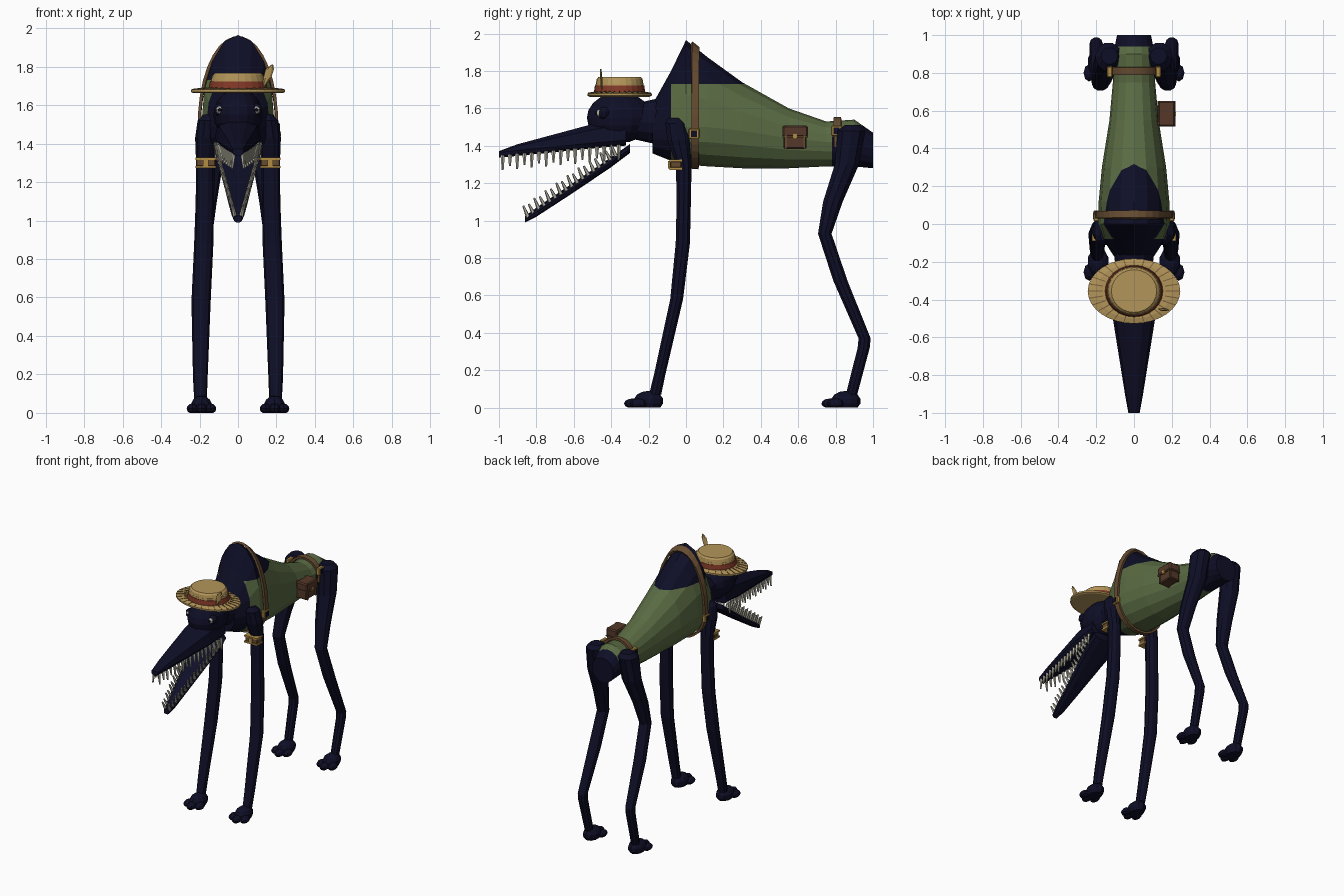
import bpy, bmesh
from math import sin, cos, pi, tau
from mathutils import Vector, Matrix

if "Cube" in bpy.data.objects:
    bpy.data.objects.remove(bpy.data.objects["Cube"])


def material(name, *rgb):
    m = bpy.data.materials.new(name)
    m.use_nodes = True
    m.diffuse_color = (*rgb, 1)
    bsdf = m.node_tree.nodes["Principled BSDF"]
    bsdf.inputs["Base Color"].default_value = (*rgb, 1)
    bsdf.inputs["Roughness"].default_value = 0.9
    return m


NAVY = material("midnight navy", .0045, .0045, .02)
GREEN = material("moss green cloth", .1, .145, .055)
STRAP = material("leather strap", .13, .07, .03)
POUCH = material("dark leather", .09, .04, .022)
STRAW = material("straw", .45, .3, .1)
REED = material("dark straw", .2, .12, .045)
RED = material("red ribbon", .22, .04, .02)
GOLD = material("brass", .45, .27, .06)
IVORY = material("ivory", .48, .46, .37)


def finish(name, bm, *mats):
    bmesh.ops.recalc_face_normals(bm, faces=bm.faces)
    me = bpy.data.meshes.new(name)
    bm.to_mesh(me)
    bm.free()
    ob = bpy.data.objects.new(name, me)
    bpy.context.scene.collection.objects.link(ob)
    for m in mats:
        me.materials.append(m)
    return ob


def skin(bm, rings, closed=True):
    """Bridge successive rings of points; closed rings get end caps."""
    rows = [[bm.verts.new(p) for p in r] for r in rings]
    n = len(rows[0])
    for a, b in zip(rows, rows[1:]):
        for i in range(n if closed else n - 1):
            j = (i + 1) % n
            bm.faces.new((a[i], a[j], b[j], b[i]))
    if closed:
        bm.faces.new(rows[0])
        bm.faces.new(rows[-1])


def flat_ring(x, y, z, rx, ry, n):
    return [(x + rx * cos(tau * i / n), y + ry * sin(tau * i / n), z) for i in range(n)]


def tube(name, path, mat, n=10):
    """Upright tube from (x, y, z, rx, ry) stations."""
    bm = bmesh.new()
    skin(bm, [flat_ring(*p, n) for p in path])
    return finish(name, bm, mat)


def cross_ring(y, bottom, top, half, mid, n=16, a0=0, a1=tau, grow=0, power=1):
    """Upright section facing along y, widest at height mid."""
    pts = []
    for i in range(n):
        a = a0 + (a1 - a0) * i / (n if a1 - a0 > 6.2 else n - 1)
        c, s = cos(a), sin(a)
        c, s = (abs(v) ** power * (1 if v > 0 else -1) for v in (c, s))
        h = (top - mid if s > 0 else mid - bottom) + grow
        pts.append((c * (half + grow), y, mid + h * s))
    return pts


def box(name, loc, size, mat, bevel=0, tilt=0):
    bm = bmesh.new()
    bmesh.ops.create_cube(bm, size=1, matrix=Matrix.Translation(loc)
                          @ Matrix.Rotation(tilt, 4, 'Y') @ Matrix.Diagonal((*size, 1)))
    if bevel:
        bmesh.ops.bevel(bm, geom=bm.edges[:], offset=bevel, segments=1, affect='EDGES')
    return finish(name, bm, mat)


def ball(bm, loc, size, u=10, v=7):
    bmesh.ops.create_uvsphere(bm, u_segments=u, v_segments=v, radius=1,
                              matrix=Matrix.Translation(loc) @ Matrix.Diagonal((*size, 1)))


def peg(bm, base, tip, r):
    base, tip = Vector(base), Vector(tip)
    d = tip - base
    bmesh.ops.create_cone(bm, cap_ends=True, segments=5, radius1=r, radius2=r * .45, depth=d.length,
                          matrix=Matrix.Translation((base + tip) / 2)
                          @ d.to_track_quat('Z', 'Y').to_matrix().to_4x4())


# Body: humped barrel, stations are (y, bottom, top, half width, widest height)
BODY = [(-.18, 1.36, 1.62, .10, 1.48), (-.08, 1.32, 1.8, .165, 1.5), (0, 1.30, 1.965, .19, 1.5),
        (.12, 1.29, 1.87, .187, 1.5), (.3, 1.28, 1.74, .17, 1.48), (.55, 1.28, 1.6, .13, 1.44),
        (.75, 1.29, 1.53, .112, 1.42), (.9, 1.29, 1.54, .11, 1.42), (1, 1.28, 1.47, .09, 1.38)]


def body_at(y):
    for a, b in zip(BODY, BODY[1:]):
        if a[0] <= y <= b[0]:
            t = (y - a[0]) / (b[0] - a[0])
            return [p + (q - p) * t for p, q in zip(a, b)]


bm = bmesh.new()
skin(bm, [cross_ring(*s) for s in BODY])
for co, no in (((0, 0, 1.73), (0, 0, 1)), ((0, 0, 1.45), (0, 0, 1)),
               ((0, .78, 0), (0, 1, 0)), ((0, .94, 0), (0, 1, 0))):
    bmesh.ops.bisect_plane(bm, geom=bm.verts[:] + bm.edges[:] + bm.faces[:],
                           plane_co=co, plane_no=no, dist=1e-5)
for f in bm.faces:
    c = f.calc_center_median()
    f.material_index = int(-.08 < c.y < .94 and c.z < 1.73 and not (c.y > .78 and c.z < 1.45))
finish("body", bm, NAVY, GREEN)

# Straps wrapped over the body
for name, y0, y1, a0, a1 in (("chest_strap", .03, .068, -pi / 2, 1.5 * pi),
                             ("hip_strap", .79, .83, -.2, pi + .2)):
    bm = bmesh.new()
    n = 33
    rings = []
    for y in (y0, y1):
        r = cross_ring(*body_at(y), n=n, a0=a0, a1=a1, grow=.012)
        rings.append(r + [r[0]] if a1 - a0 > 6.2 else r)
    skin(bm, rings, closed=False)
    mod = finish(name, bm, STRAP).modifiers.new("thickness", 'SOLIDIFY')
    mod.thickness = .016
    mod.offset = 0

# Neck, head and upper jaw
bm = bmesh.new()
skin(bm, [cross_ring(-.3, 1.44, 1.62, .09, 1.53, 12), cross_ring(-.12, 1.4, 1.66, .11, 1.52, 12)])
finish("neck", bm, NAVY)
bm = bmesh.new()
ball(bm, (0, -.355, 1.55), (.128, .175, .135), 16, 10)
finish("head", bm, NAVY)
bm = bmesh.new()
skin(bm, [cross_ring(y, b, t, w, b + .03, 10, power=.75) for y, b, t, w in (
    (-1, 1.335, 1.372, .03), (-.9, 1.345, 1.41, .048), (-.7, 1.365, 1.465, .08),
    (-.5, 1.385, 1.52, .112), (-.32, 1.4, 1.56, .12))])
finish("upper_jaw", bm, NAVY)

# Lower jaw hanging open
bm = bmesh.new()
skin(bm, [cross_ring(y, b, t, w, (b + t) / 2, 10, power=.7) for y, b, t, w in (
    (-.86, .99, 1.025, .022), (-.8, 1.02, 1.07, .038), (-.6, 1.15, 1.205, .072),
    (-.4, 1.285, 1.34, .108), (-.3, 1.36, 1.41, .112))])
finish("lower_jaw", bm, NAVY)

# Teeth in rows along both jaws
upper, lower = bmesh.new(), bmesh.new()
COUNT = 17
for s in (-1, 1):
    for i in range(COUNT):
        t = i / (COUNT - 1)
        root = Vector((s * (.022 + .088 * t), -.98 + .62 * t, 1.35 + .055 * t))
        peg(upper, root, root + Vector((s * .008, 0, -.08 + .018 * (i % 2))), .012)
        root = Vector((s * (.016 + .092 * t), -.845 + .47 * t, 1.02 + .325 * t))
        peg(lower, root, root + Vector((s * .012, -.025, .06 - .012 * (i % 2))), .012)
finish("upper_teeth", upper, IVORY)
finish("lower_teeth", lower, IVORY)

# Straw hat: brim with radial reeds, ribbon, crown and a tucked sprig
HY = -.355
tube("hat_brim", [(0, HY, 1.662, .23, .16), (0, HY, 1.668, .245, .172),
                  (0, HY, 1.68, .245, .172), (0, HY, 1.687, .2, .145)], STRAW, 32)
bm = bmesh.new()
for i in range(28):
    a = tau * i / 28
    ray = Vector((.24 * cos(a), .168 * sin(a), 0))
    side = Vector((-sin(a), cos(a), 0)) * .0028
    pts = []
    for z in (-.008, 0):
        up = Vector((0, HY, z))
        inner, outer = ray * .7 + Vector((0, 0, 1.693)), ray + Vector((0, 0, 1.684))
        pts.append([inner - side + up, outer - side + up, outer + side + up, inner + side + up])
    skin(bm, pts)
finish("brim_reeds", bm, REED)
tube("hat_ribbon", [(0, HY, 1.68, .155, .138), (0, HY, 1.722, .146, .132)], RED, 24)
tube("crown_edge", [(0, HY, 1.72, .143, .129), (0, HY, 1.735, .14, .127)], STRAW, 24)
tube("hat_crown", [(0, HY, 1.725, .142, .128), (0, HY, 1.757, .132, .123),
                   (0, HY, 1.768, .12, .113)], STRAW, 24)
tube("hat_sprig", [(.135, -.45, 1.70, .006, .005), (.152, -.452, 1.74, .02, .007),
                   (.165, -.455, 1.785, .022, .007), (.178, -.456, 1.81, .005, .004)], STRAW, 6)

# Shared parts on each flank; left is +x
FRONT = [(.145, -.06, 1.55, .035, .035), (.155, -.055, 1.52, .055, .058), (.165, -.04, 1.43, .058, .062),
         (.17, -.012, 1.3, .048, .044), (.172, -.012, 1.1, .048, .04), (.178, -.017, .88, .05, .04),
         (.192, -.05, .58, .05, .036), (.196, -.14, .18, .038, .032), (.195, -.165, .07, .033, .034)]
HIND = [(.13, .89, 1.51, .045, .045), (.135, .885, 1.48, .07, .078), (.145, .86, 1.3, .068, .068),
        (.165, .785, 1.1, .055, .055), (.178, .742, .93, .045, .038), (.19, .825, .68, .045, .04),
        (.2, .955, .37, .035, .034), (.2, .95, .32, .034, .034), (.195, .885, .07, .03, .032)]
for s, side in ((1, "left"), (-1, "right")):
    for leg, path, fy in (("front", FRONT, -.2), ("hind", HIND, .855)):
        tube(f"{side}_{leg}_leg", [(s * x, *rest) for x, *rest in path], NAVY)
        # Paw with three toes, flattened on the ground
        bm = bmesh.new()
        ball(bm, (s * .19, fy, .035), (.058, .08, .055))
        for k in (-1, 0, 1):
            ball(bm, (s * .19 + k * .047, fy - .085 + .03 * abs(k), .022), (.03, .046, .027), 8, 6)
        for v in bm.verts:
            v.co.z = max(v.co.z, 0)
        finish(f"{side}_{leg}_paw", bm, NAVY)

    # Eye: dark lid, pale ball and pupil
    for part, mat, y, r in (("lid", NAVY, -.438, .034), ("eye", IVORY, -.46, .02), ("pupil", NAVY, -.474, .010)):
        bm = bmesh.new()
        ball(bm, (s * (.094 + .02 * (-.438 - y)), y, 1.575), (r, r, r))
        finish(f"{side}_{part}", bm, mat)

    # Strap buckles
    for part, x, y, z in (("chest", .2, .043, 1.465), ("hip", .128, .805, 1.48)):
        box(f"{side}_{part}_buckle", (s * x, y, z), (.028, .058, .055), GOLD, .005)
        box(f"{side}_{part}_buckle_hole", (s * (x + .013), y, z), (.008, .034, .034), NAVY)

    # Cuff on the front of the upper leg
    box(f"{side}_cuff", (s * .168, -.055, 1.3), (.1, .06, .036), STRAP, .004)
    for z in (1.278, 1.322):
        box(f"{side}_cuff_trim", (s * .168, -.055, z), (.108, .068, .012), GOLD)
    box(f"{side}_cuff_clasp", (s * .168, -.09, 1.3), (.03, .01, .04), GOLD)

# Pouch on the left flank
box("pouch", (.168, .583, 1.44), (.085, .125, .115), POUCH, .008)
box("pouch_flap", (.172, .583, 1.478), (.092, .136, .06), POUCH, .008)
for y in (.533, .633):
    box("pouch_strap", (.17, y, 1.445), (.092, .012, .125), STRAP)
box("pouch_band", (.172, .583, 1.448), (.095, .136, .008), STRAP)
box("pouch_clasp", (.217, .583, 1.45), (.012, .022, .026), GOLD)
